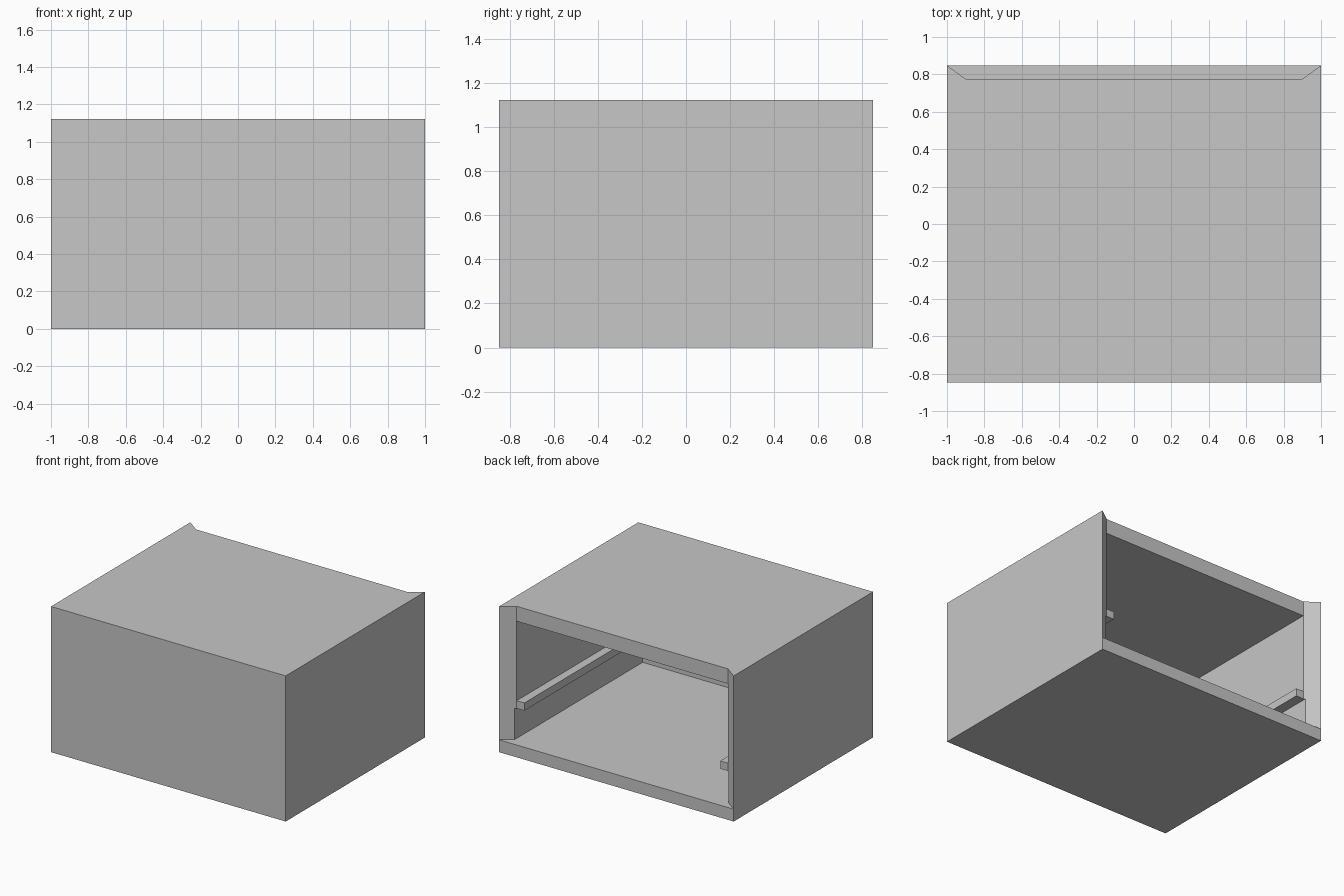
import bpy
import bmesh

cube = bpy.data.objects.get("Cube")
if cube:
    bpy.data.objects.remove(cube, do_unlink=True)

# Overall size and panel thicknesses
HALF_X, HALF_Y, HEIGHT = 1.0, 0.848, 1.122
FLOOR_TOP, TOP_UNDER = 0.095, 1.007
BACK_Y = 0.775          # rear edge of the top panel
FRONT_Y = -0.775        # inner face of the front panel
RAIL_LOW, RAIL_HIGH = 0.335, 0.395
WALL, LOWER_WALL, RAIL_WIDTH = 0.10, 0.088, 0.065

grey = bpy.data.materials.new("light grey")
grey.use_nodes = True
colour = (0.57, 0.57, 0.57, 1)
grey.diffuse_color = colour
grey.node_tree.nodes["Principled BSDF"].inputs["Base Color"].default_value = colour


def prism(name, outline, z0, z1):
    """Extrude a plan outline from z0 to z1."""
    bm = bmesh.new()
    base = bm.faces.new([bm.verts.new((x, y, z0)) for x, y in outline])
    result = bmesh.ops.extrude_face_region(bm, geom=[base])
    verts = [v for v in result["geom"] if isinstance(v, bmesh.types.BMVert)]
    bmesh.ops.translate(bm, verts=verts, vec=(0, 0, z1 - z0))
    bmesh.ops.recalc_face_normals(bm, faces=bm.faces)
    mesh = bpy.data.meshes.new(name)
    bm.to_mesh(mesh)
    bm.free()
    mesh.materials.append(grey)
    obj = bpy.data.objects.new(name, mesh)
    bpy.context.collection.objects.link(obj)
    return obj


def panel(name, x0, x1, y0, y1, z0, z1):
    return prism(name, [(x0, y0), (x1, y0), (x1, y1), (x0, y1)], z0, z1)


def wall(name, side, thickness, z0, z1):
    """Side wall whose rear end is cut at a slant."""
    inner = HALF_X - thickness
    slant_y = HALF_Y - (HALF_Y - BACK_Y) * thickness / WALL
    outline = [(HALF_X, FRONT_Y), (HALF_X, HALF_Y), (inner, slant_y), (inner, FRONT_Y)]
    prism(name, [(side * x, y) for x, y in outline], z0, z1)


# Floor, front and top panels
inner_x = HALF_X - WALL
panel("floor_panel", -HALF_X, HALF_X, -HALF_Y, HALF_Y, 0, FLOOR_TOP)
panel("front_panel", -HALF_X, HALF_X, -HALF_Y, FRONT_Y, FLOOR_TOP, HEIGHT)
panel("top_panel", -inner_x, inner_x, FRONT_Y, BACK_Y, TOP_UNDER, HEIGHT)

# Side walls with a thinner lower part, and the shelf rails
for label, side in (("left", 1), ("right", -1)):
    wall(label + "_lower_wall", side, LOWER_WALL, FLOOR_TOP, RAIL_LOW)
    wall(label + "_upper_wall", side, WALL, RAIL_LOW, HEIGHT)
    panel(label + "_shelf_rail", side * (inner_x - RAIL_WIDTH), side * inner_x,
          FRONT_Y, BACK_Y, RAIL_LOW, RAIL_HIGH)
